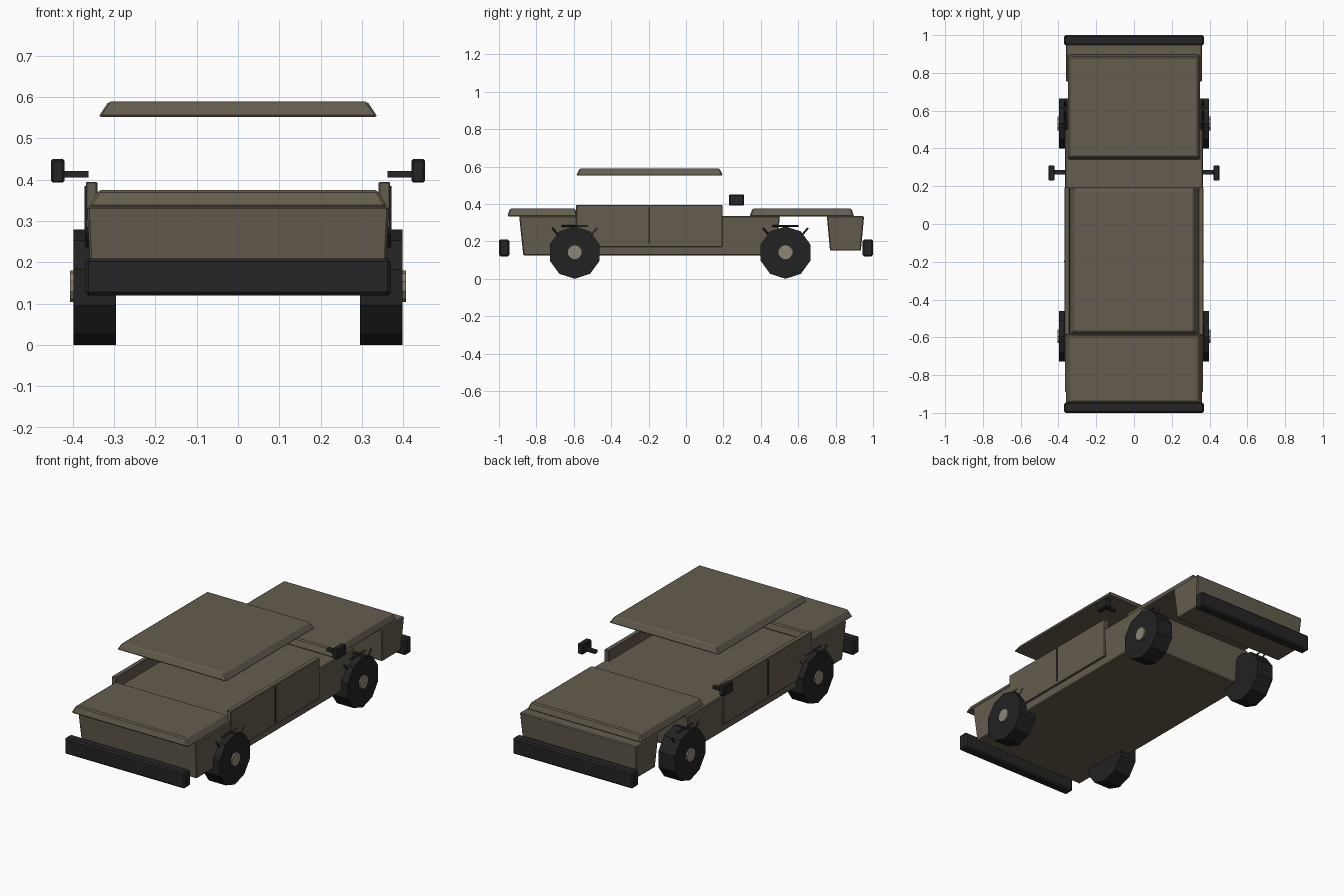
import bpy, bmesh, math
from mathutils import Matrix, Vector

if "Cube" in bpy.data.objects:
    bpy.data.objects.remove(bpy.data.objects["Cube"])


def material(name, rgb):
    m = bpy.data.materials.new(name)
    m.diffuse_color = (*rgb, 1)
    m.use_nodes = True
    m.node_tree.nodes["Principled BSDF"].inputs["Base Color"].default_value = m.diffuse_color
    return m


BODY = material("drab_brown_paint", (0.128, 0.108, 0.077))
BLACK = material("black_trim", (0.018, 0.018, 0.019))
TIRE = material("tire_rubber", (0.016, 0.016, 0.016))
HUB = material("hub_tan", (0.27, 0.24, 0.18))


def finish(name, bm, mat, bevel=0):
    bmesh.ops.recalc_face_normals(bm, faces=bm.faces)
    me = bpy.data.meshes.new(name)
    bm.to_mesh(me)
    bm.free()
    me.materials.append(mat)
    ob = bpy.data.objects.new(name, me)
    bpy.context.collection.objects.link(ob)
    if bevel:
        mod = ob.modifiers.new("edge_bevel", 'BEVEL')
        mod.width, mod.segments = bevel, 1
    return ob


def block(name, bottom, top, mat, bevel=0):
    """Tapered box; bottom and top are (x0, x1, y0, y1, z)."""
    bm = bmesh.new()
    rings = []
    for x0, x1, y0, y1, z in (bottom, top):
        rings.append([bm.verts.new((x, y, z)) for x, y in
                      ((x0, y0), (x1, y0), (x1, y1), (x0, y1))])
    lo, hi = rings
    bm.faces.new(lo)
    bm.faces.new(hi)
    for i in range(4):
        j = (i + 1) % 4
        bm.faces.new((lo[i], lo[j], hi[j], hi[i]))
    return finish(name, bm, mat, bevel)


def box(name, x, y, z, mat, bevel=0):
    return block(name, (*x, *y, z[0]), (*x, *y, z[1]), mat, bevel)


def disc(name, x0, x1, y, z, r, mat):
    """Ten-sided cylinder along x with a corner at the bottom."""
    bm = bmesh.new()
    bmesh.ops.create_cone(bm, cap_ends=True, segments=10, radius1=r, radius2=r,
                          depth=abs(x1 - x0))
    m = Matrix.Translation(((x0 + x1) / 2, y, z)) @ Matrix.Rotation(math.pi / 2, 4, 'Y')
    vs = bm.verts[:]
    bmesh.ops.transform(bm, matrix=m, verts=vs)
    low = min(vs, key=lambda v: v.co.z).co
    ang = math.atan2(low.y - y, z - low.z)
    bmesh.ops.rotate(bm, cent=(0, y, z), verts=vs,
                     matrix=Matrix.Rotation(-ang, 3, 'X'))
    return finish(name, bm, mat)


def rod(name, a, b, r, mat):
    a, b = Vector(a), Vector(b)
    bm = bmesh.new()
    bmesh.ops.create_cone(bm, cap_ends=True, segments=4, radius1=r, radius2=r,
                          depth=(b - a).length)
    q = (b - a).to_track_quat('Z', 'Y').to_matrix().to_4x4()
    bmesh.ops.transform(bm, matrix=Matrix.Translation((a + b) / 2) @ q, verts=bm.verts)
    return finish(name, bm, mat)


# Body shells
block("main_tub", (-.355, .355, -.87, .48, .125), (-.365, .365, -.892, .502, .335), BODY, .005)
block("nose_block", (-.35, .35, .77, .935, .15), (-.36, .36, .753, .952, .335), BODY, .005)

# Lids and the floating roof
block("trunk_lid", (-.362, .362, -.955, -.58, .333), (-.338, .338, -.942, -.592, .375), BODY, .006)
block("hood", (-.352, .352, .34, .898, .333), (-.335, .335, .355, .885, .375), BODY, .006)
block("roof", (-.338, .338, -.587, .197, .552), (-.313, .313, -.568, .18, .589), BODY, .005)

# Bumpers
for name, y in (("trunk_end_bumper", (-1, -.945)), ("hood_end_bumper", (.945, 1))):
    box(name, (-.37, .37), y, (.12, .21), BLACK, .008)

for side, s in (("left", -1), ("right", 1)):
    def sx(a, b):
        return tuple(sorted((s * a, s * b)))

    # Door panel with dark seam
    box(side + "_door_panel", sx(.34, .368), (-.587, .195), (.17, .395), BODY, .003)
    box(side + "_door_seam", sx(.36, .371), (-.2, -.192), (.188, .385), BLACK)

    # Wing mirror on an arm
    box(side + "_mirror_arm", sx(.362, .424), (.262, .285), (.405, .421), BLACK)
    box(side + "_mirror_head", sx(.42, .452), (.23, .31), (.393, .45), BLACK, .004)

    # Wheels, hubs and three-piece arch trim
    for end, y in (("trunk_end", -.595), ("hood_end", .532)):
        disc(f"{side}_{end}_tire", s * .295, s * .398, y, .14, .14, TIRE)
        disc(f"{side}_{end}_hub", s * .38, s * .406, y, .142, .038, HUB)
        x = s * .365
        for i, ((ya, za), (yb, zb)) in enumerate((((-.12, .272), (-.09, .235)),
                                                 ((-.07, .282), (.07, .282)),
                                                 ((.09, .235), (.12, .272)))):
            rod(f"{side}_{end}_arch_trim_{i}", (x, y + ya, za), (x, y + yb, zb), .005, BLACK)
